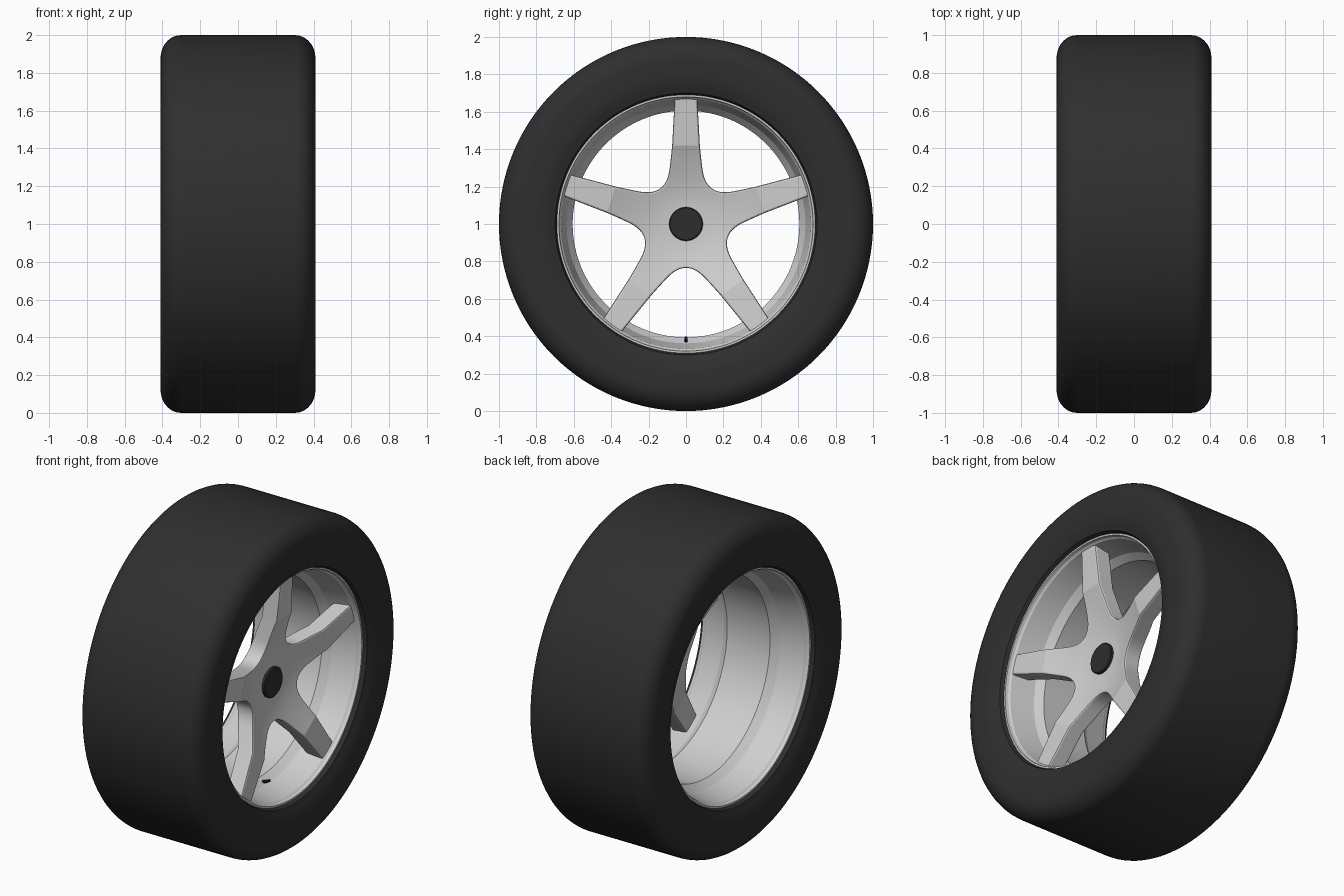
import bpy, bmesh, math
from mathutils import Vector

if "Cube" in bpy.data.objects:
    bpy.data.objects.remove(bpy.data.objects["Cube"])

CZ = 1.0  # height of the wheel axis (axis runs along x)


def material(name, c):
    m = bpy.data.materials.new(name)
    m.diffuse_color = (c, c, c, 1)
    m.use_nodes = True
    m.node_tree.nodes["Principled BSDF"].inputs["Base Color"].default_value = m.diffuse_color
    return m


RUBBER = material("dark rubber", 0.028)
METAL = material("light alloy", 0.62)
CAP = material("dark cap", 0.026)
BLACK = material("black", 0.006)


def finish(name, bm, mat, angle, bevel=0):
    bmesh.ops.remove_doubles(bm, verts=bm.verts, dist=1e-5)
    bmesh.ops.recalc_face_normals(bm, faces=bm.faces)
    me = bpy.data.meshes.new(name)
    bm.to_mesh(me)
    bm.free()
    ob = bpy.data.objects.new(name, me)
    bpy.context.collection.objects.link(ob)
    me.materials.append(mat)
    bpy.ops.object.select_all(action='DESELECT')
    ob.select_set(True)
    bpy.context.view_layer.objects.active = ob
    if bevel:
        b = ob.modifiers.new("bevel", 'BEVEL')
        b.width, b.segments = bevel, 2
        b.limit_method, b.angle_limit = 'ANGLE', math.radians(45)
        bpy.ops.object.modifier_apply(modifier="bevel")
    bpy.ops.object.shade_smooth_by_angle(angle=math.radians(angle))
    return ob


def revolve(name, profile, mat, closed=True, angle=30, n=128):
    """Spin (x, radius) points around the wheel axis."""
    bm = bmesh.new()
    rings = [[bm.verts.new((x, r * math.sin(2 * math.pi * k / n),
                            CZ + r * math.cos(2 * math.pi * k / n)))
              for k in range(n)] for x, r in profile]
    count = len(rings) if closed else len(rings) - 1
    for i in range(count):
        a, b = rings[i], rings[(i + 1) % len(rings)]
        for k in range(n):
            j = (k + 1) % n
            bm.faces.new((a[k], a[j], b[j], b[k]))
    return finish(name, bm, mat, angle)


def mirrored(half):
    """Profile given from the outside (+x) to the middle, mirrored to -x."""
    return half + [(-x, r) for x, r in reversed(half)]


# tyre: bead, rolled sidewall, rounded shoulder, flat tread
shoulder = [(0.30 + 0.11 * math.cos(t), 0.88 + 0.12 * math.sin(t))
            for t in [math.radians(10 * i) for i in range(10)]]
revolve("tyre", mirrored([(0.33, 0.685), (0.362, 0.69), (0.385, 0.70), (0.395, 0.73),
                          (0.404, 0.75), (0.409, 0.80)] + shoulder), RUBBER)

# rim: lip, tapered seat, stepped drop centre; the outer wall hides in the tyre
inner = [(0.363, 0.692), (0.363, 0.680), (0.345, 0.676), (0.335, 0.668),
         (0.19, 0.638), (0.145, 0.606)]
outer = [(-0.145, 0.63), (-0.19, 0.66), (-0.34, 0.692)]
revolve("rim", mirrored(inner) + [(x, r) for x, r in reversed(outer)]
        + [(-x, r) for x, r in outer], METAL, angle=12)

# five-spoke star: one sector as a grid (u along spoke, w half width), repeated
P0, P1, P2 = Vector((0.19, 0.138)), Vector((0.221, 0.0956)), Vector((0.30, 0.087))
T36 = math.tan(math.radians(36))
rows = [(u, u * T36) for u in (0, 0.04, 0.08, 0.115, 0.15, 0.17)]
for i in range(13):
    t = i / 12
    p = P0 * (1 - t) ** 2 + P1 * 2 * t * (1 - t) + P2 * t * t
    if i == 0:
        p = Vector((0.19, 0.19 * T36))
    rows.append((p.x, p.y))
rows += [(0.33, 0.0835), (0.36, 0.080), (0.39, 0.077), (0.42, 0.074), (0.55, 0.067), (0.678, 0.06)]


def front_x(u, w):
    k = min(1, max(0, (0.42 - u) / 0.12))
    r = u + (math.hypot(u, w) - u) * k
    if r <= 0.42:
        return 0.225 + 0.09 * (max(0, r - 0.10) / 0.32) ** 1.5
    return 0.315 + 0.02 * (r - 0.42) / 0.26


bm = bmesh.new()
COLS = 8
for s in range(5):
    a = 2 * math.pi * s / 5
    layers = []
    for back in (0, 1):
        grid = []
        for u, hw in rows:
            line = []
            for c in range(COLS + 1):
                w = hw * (2 * c / COLS - 1)
                x = front_x(u, w) - back * 0.105
                line.append(bm.verts.new((x, u * math.sin(a) + w * math.cos(a),
                                          CZ + u * math.cos(a) - w * math.sin(a))))
            grid.append(line)
        layers.append(grid)
        for i in range(len(rows) - 1):
            for c in range(COLS):
                bm.faces.new((grid[i][c], grid[i][c + 1], grid[i + 1][c + 1], grid[i + 1][c]))
    f, b = layers
    for i in range(6, len(rows) - 1):  # side walls from the valley to the tip
        for c in (0, COLS):
            bm.faces.new((f[i][c], f[i + 1][c], b[i + 1][c], b[i][c]))
    for c in range(COLS):  # tip wall
        bm.faces.new((f[-1][c], f[-1][c + 1], b[-1][c + 1], b[-1][c]))
bmesh.ops.remove_doubles(bm, verts=bm.verts, dist=1e-4)
bmesh.ops.dissolve_degenerate(bm, edges=bm.edges, dist=1e-5)
finish("spokes", bm, METAL, 16, bevel=0.010)

# centre cap
revolve("centre_cap", [(0.18, 0.09), (0.238, 0.09), (0.243, 0.085), (0.243, 0.0)],
        CAP, closed=False, n=48)

# valve stem, leaning in from the rim step at the bottom
p, q = Vector((0.15, 0, CZ - 0.637)), Vector((0.215, 0, CZ - 0.608))
bm = bmesh.new()
bmesh.ops.create_cone(bm, cap_ends=True, segments=16, radius1=0.010, radius2=0.008,
                      depth=(q - p).length)
rot = (q - p).to_track_quat('Z', 'Y').to_matrix()
bmesh.ops.rotate(bm, verts=bm.verts, matrix=rot)
bmesh.ops.translate(bm, verts=bm.verts, vec=(p + q) / 2)
finish("valve_stem", bm, BLACK, 30)
